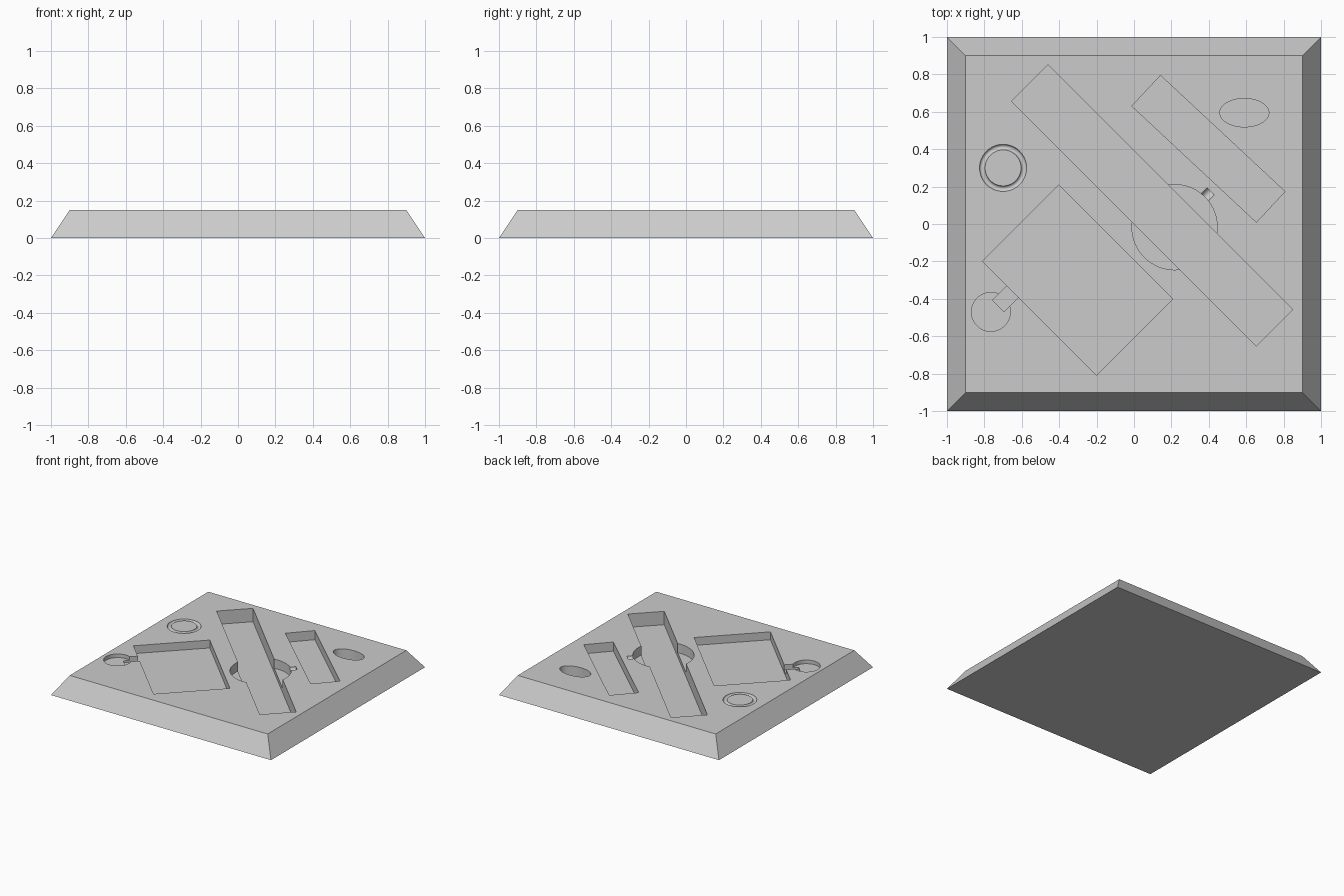
import bpy
import math

TOP = 0.15  # height of the upper face

default = bpy.data.objects.get("Cube")
if default:
    bpy.data.objects.remove(default, do_unlink=True)

grey = bpy.data.materials.new("plain grey")
grey.use_nodes = True
grey.diffuse_color = (0.6, 0.6, 0.6, 1)
grey.node_tree.nodes["Principled BSDF"].inputs["Base Color"].default_value = (0.6, 0.6, 0.6, 1)

# Slab with sloping sides
bpy.ops.mesh.primitive_cone_add(vertices=4, radius1=math.sqrt(2), radius2=0.9 * math.sqrt(2),
                                depth=TOP, location=(0, 0, TOP / 2))
slab = bpy.context.object
slab.name = "recessed_slab"
for v in slab.data.vertices:
    x, y = v.co.x, v.co.y
    v.co.x, v.co.y = (x - y) / math.sqrt(2), (x + y) / math.sqrt(2)
slab.data.materials.append(grey)


def carve(name):
    """Subtract the active object from the slab, then discard it."""
    cutter = bpy.context.object
    cutter.name = name
    cutter.hide_render = True
    cutter.data.materials.append(grey)
    bpy.ops.object.select_all(action="DESELECT")
    slab.select_set(True)
    bpy.context.view_layer.objects.active = slab
    cut = slab.modifiers.new(name, "BOOLEAN")
    cut.operation = "DIFFERENCE"
    cut.solver = "EXACT"
    cut.object = cutter
    bpy.ops.object.modifier_apply(modifier=cut.name)
    bpy.data.objects.remove(cutter, do_unlink=True)


def box_pocket(name, x, y, length, width, degrees, depth):
    bpy.ops.mesh.primitive_cube_add(size=1, location=(x, y, TOP), rotation=(0, 0, math.radians(degrees)))
    bpy.context.object.scale = (length, width, 2 * depth)
    carve(name)


def round_pocket(name, x, y, rx, ry, depth):
    bpy.ops.mesh.primitive_cylinder_add(vertices=64, radius=1, depth=2, location=(x, y, TOP))
    bpy.context.object.scale = (rx, ry, depth)
    carve(name)


# Rectangular pockets
box_pocket("long_slot", 0.097, 0.1, 1.85, 0.275, -45, 0.11)
box_pocket("short_slot", 0.398, 0.402, 0.91, 0.224, -43, 0.075)
box_pocket("wide_pocket", -0.302, -0.3, 0.862, 0.577, -45, 0.065)

# Round pockets
round_pocket("middle_round_pocket", 0.217, -0.017, 0.228, 0.228, 0.075)
round_pocket("corner_round_pocket", -0.765, -0.47, 0.104, 0.104, 0.03)
round_pocket("oval_pocket", 0.59, 0.595, 0.131, 0.076, 0.1)

# Channel joining the corner pocket to the wide pocket
box_pocket("joining_channel", -0.686, -0.398, 0.115, 0.086, 45, 0.045)

# Half-round notch at the edge of the middle pocket
bpy.ops.mesh.primitive_cylinder_add(vertices=32, radius=0.027, depth=0.055, location=(0.391, 0.155, TOP),
                                    rotation=(0, math.pi / 2, math.pi / 4))
carve("half_round_notch")

# Ring groove
bpy.ops.mesh.primitive_torus_add(major_segments=64, minor_segments=16, major_radius=0.111,
                                 minor_radius=0.015, location=(-0.7, 0.3, TOP))
carve("ring_groove")

bpy.ops.object.shade_smooth_by_angle(angle=math.radians(30))
